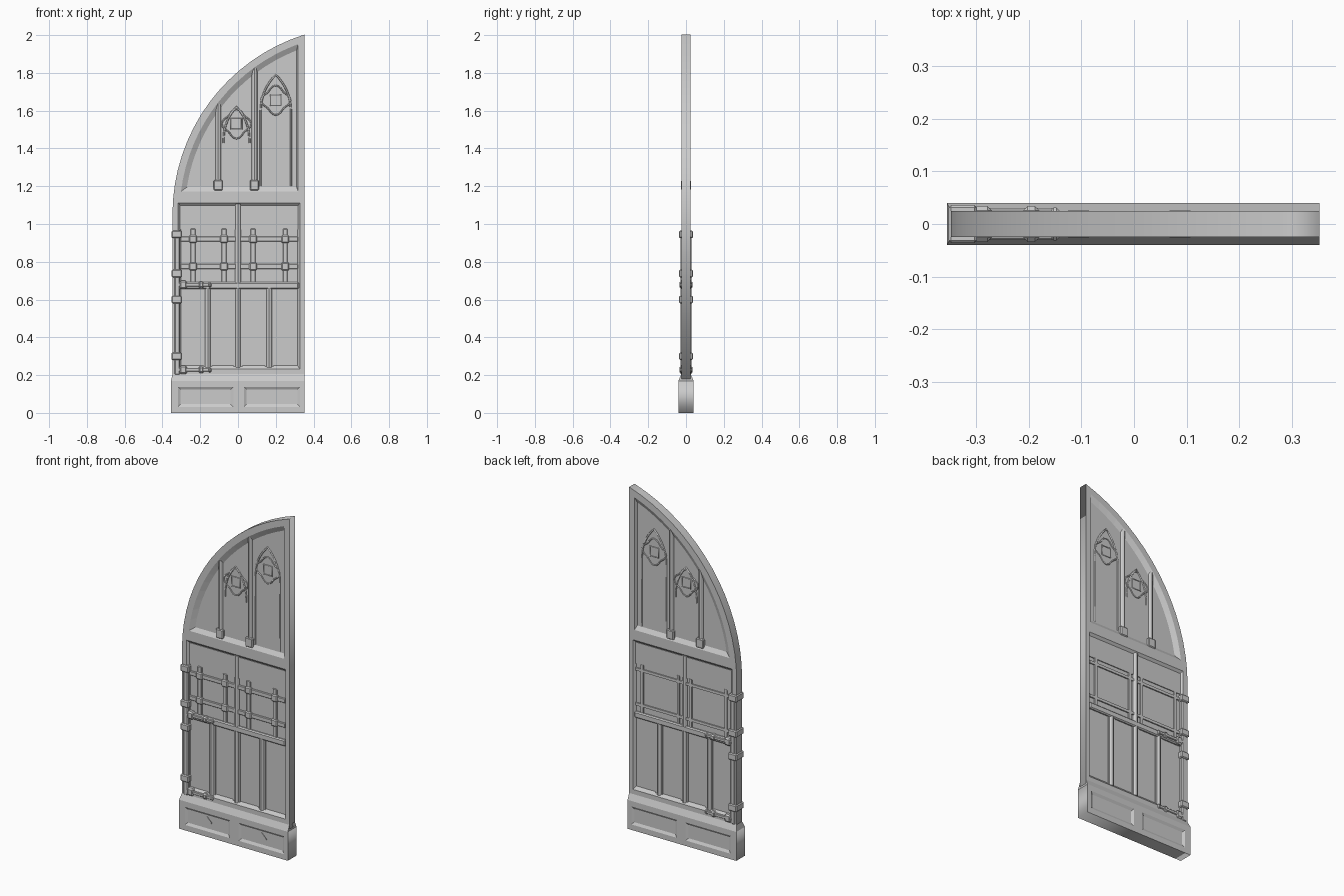
import bpy, bmesh, math
from mathutils import Vector

if "Cube" in bpy.data.objects:
    bpy.data.objects.remove(bpy.data.objects["Cube"], do_unlink=True)

grey = bpy.data.materials.new("plain_grey")
grey.use_nodes = True
COLOUR = (0.6, 0.6, 0.6, 1)
grey.diffuse_color = COLOUR
grey.node_tree.nodes["Principled BSDF"].inputs["Base Color"].default_value = COLOUR

LEFT, RIGHT = -0.347, 0.352
ARC_X, ARC_Z, ARC_R = 0.652, 1.05, 0.999
FACE, PANEL = 0.025, 0.010      # half thickness of frame and of sunk panels


def add_mesh(name, bm):
    mesh = bpy.data.meshes.new(name)
    bm.to_mesh(mesh)
    bm.free()
    mesh.materials.append(grey)
    obj = bpy.data.objects.new(name, mesh)
    bpy.context.collection.objects.link(obj)
    return obj


def box(name, x0, x1, z0, z1, y0, y1, bevel=0):
    bm = bmesh.new()
    bmesh.ops.create_cube(bm, size=1)
    for v in bm.verts:
        v.co = Vector((x0 + (v.co.x + 0.5) * (x1 - x0),
                       y0 + (v.co.y + 0.5) * (y1 - y0),
                       z0 + (v.co.z + 0.5) * (z1 - z0)))
    if bevel:
        bmesh.ops.bevel(bm, geom=bm.edges[:], offset=bevel, segments=1, affect='EDGES')
    return add_mesh(name, bm)


def through_box(name, x, z, w, h, half, bevel=0):
    return box(name, x - w / 2, x + w / 2, z - h / 2, z + h / 2, -half, half, bevel)


def rod(name, x, z0, z1, radius, depth):
    """Upright rounded bar that shows on both sides of the door."""
    bm = bmesh.new()
    bmesh.ops.create_cone(bm, cap_ends=True, segments=12, radius1=radius,
                          radius2=radius, depth=z1 - z0)
    for v in bm.verts:
        v.co = Vector((x + v.co.x, v.co.y * depth / radius, v.co.z + (z0 + z1) / 2))
    return add_mesh(name, bm)


def curve(name, loops, y=0, extrude=0, bevel=0, closed=True):
    """Outlines in x and z; filled with holes when extruded, tubes when bevelled."""
    data = bpy.data.curves.new(name, 'CURVE')
    data.dimensions = '2D' if extrude else '3D'
    if extrude:
        data.fill_mode = 'BOTH'
    data.extrude, data.bevel_depth, data.bevel_resolution = extrude, bevel, 1
    for loop in loops:
        spline = data.splines.new('POLY')
        spline.points.add(len(loop) - 1)
        for p, (x, z) in zip(spline.points, loop):
            p.co = (x, z, 0, 1)
        spline.use_cyclic_u = closed
    data.materials.append(grey)
    obj = bpy.data.objects.new(name, data)
    bpy.context.collection.objects.link(obj)
    obj.rotation_euler.x = math.pi / 2
    obj.location.y = y
    bpy.ops.object.select_all(action='DESELECT')
    obj.select_set(True)
    bpy.context.view_layer.objects.active = obj
    bpy.ops.object.convert(target='MESH')
    return obj


def rect(x0, x1, z0, z1):
    return [(x0, z0), (x1, z0), (x1, z1), (x0, z1)]


def arch(left_end, right, radius, bottom):
    """Quarter-arch outline, rising from the bottom left to the right edge."""
    start = math.pi - math.asin(max(0, bottom - ARC_Z) / radius)
    end = math.acos((right - ARC_X) / radius)
    n = 16
    loop = [(right, bottom)]
    for i in range(n + 1):
        a = end + (start - end) * i / n
        loop.append((ARC_X + radius * math.cos(a), ARC_Z + radius * math.sin(a)))
    return loop + ([(left_end, bottom)] if bottom < ARC_Z else [])


def slope(name, outer, inner, y_outer, y_inner):
    """Sloped moulding around an opening, on the front and the back."""
    bm = bmesh.new()
    for side in (-1, 1):
        a = [bm.verts.new((x, side * y_outer, z)) for x, z in outer]
        b = [bm.verts.new((x, side * y_inner, z)) for x, z in inner]
        for i in range(len(a)):
            j = (i + 1) % len(a)
            f = bm.faces.new((a[i], a[j], b[j], b[i]))
            f.normal_update()
            if f.normal.y * side < 0:
                f.normal_flip()
    add_mesh(name, bm)


# Main frame, sunk panel and the slopes around its two openings
top_open = arch(0, 0.318, ARC_R - 0.037, 1.172)
top_inner = arch(0, 0.310, ARC_R - 0.065, 1.195)
mid_open = rect(-0.317, 0.328, 0.232, 1.112)
mid_inner = rect(-0.303, 0.316, 0.25, 1.095)
outline = arch(LEFT, RIGHT, ARC_R, 0.18)
curve("door_frame", [outline, top_open, mid_open], extrude=FACE)
curve("sunk_panel", [arch(LEFT + 0.01, RIGHT - 0.01, ARC_R - 0.01, 0.19)], extrude=PANEL)
slope("arch_moulding", top_open, top_inner, FACE, PANEL)
slope("middle_moulding", mid_open, mid_inner, FACE, PANEL)

# Thick plinth with two sunk panels and a sloped top
plinth_open = [rect(-0.318, -0.025, 0.032, 0.138), rect(0.032, 0.328, 0.032, 0.138)]
curve("plinth", [rect(-0.355, RIGHT, 0, 0.17)] + plinth_open, extrude=0.04)
box("plinth_panel", -0.345, 0.342, 0.01, 0.16, -0.032, 0.032)
for o in plinth_open:
    (x0, z0), (x1, z1) = o[0], o[2]
    slope("plinth_moulding", o, rect(x0 + 0.014, x1 - 0.014, z0 + 0.014, z1 - 0.014),
          0.04, 0.032)
cap = box("plinth_slope", -0.355, RIGHT, 0.17, 0.205, -0.04, 0.04)
for v in cap.data.vertices:
    if v.co.z > 0.2:
        v.co.y *= FACE / 0.04
        v.co.x = max(v.co.x, LEFT)
for x in (-0.178, 0.178):
    d = 0.032
    curve("plinth_diamond", [[(x - d, 0.085), (x, 0.085 - d), (x + d, 0.085), (x, 0.085 + d)]],
          y=-0.032, extrude=0.003)

# Rails and rounded uprights of the middle part
box("upper_board", -0.306, 0.318, 0.972, 1.097, -0.015, 0.015)
box("middle_rail", -0.312, 0.322, 0.655, 0.692, -0.023, 0.023, 0.006)
rod("centre_upright_high", 0, 0.685, 1.105, 0.019, 0.025)
for x in (-0.16, 0, 0.165):
    rod("lower_upright", x, 0.24, 0.66, 0.018, 0.024)
    through_box("upright_bead", x, 0.45, 0.046, 0.41, 0.014)

# Front lattice with blocks at the crossings
XS, ZS = (-0.238, -0.074, 0.08, 0.25), (0.92, 0.775)
for z in ZS:
    box("lattice_bar", -0.305, 0.318, z - 0.013, z + 0.013, -0.018, -0.005, 0.003)
for x in XS:
    box("lattice_upright", x - 0.013, x + 0.013, 0.69, 0.975, -0.0185, -0.005, 0.003)
    for z in ZS:
        box("lattice_block", x - 0.021, x + 0.021, z - 0.021, z + 0.021, -0.024, -0.005, 0.006)

# Back panel borders
for z in (0.94, 0.735):
    box("back_bar", -0.305, 0.318, z - 0.008, z + 0.008, 0.005, 0.017)
for x in (-0.27, -0.04, 0.04, 0.275):
    box("back_upright", x - 0.008, x + 0.008, 0.69, 0.975, 0.005, 0.017)

# Uprights of the arched part, with square feet
for x, top in ((-0.105, 1.635), (0.087, 1.835)):
    rod("arch_upright", x, 1.19, top, 0.017, 0.024)
    through_box("upright_foot", x, 1.205, 0.048, 0.055, 0.026, 0.005)


# Pointed tracery arches with scalloped rosettes
def pointed_arch(x, half, foot, spring, apex):
    rise = apex - spring
    r = (half * half + rise * rise) / (2 * half)
    sweep = math.asin(min(1, rise / r))
    side = [(r - half - r * math.cos(sweep * i / 8), spring + r * math.sin(sweep * i / 8))
            for i in range(9)]
    pts = [(x + px, pz) for px, pz in side] + [(x - px, pz) for px, pz in side[-2::-1]]
    return [(x - half, foot)] + pts + [(x + half, foot)]


def scallop(x, z, radius):
    loop = []
    for i in range(32):
        a = math.tau * i / 32
        r = radius * (0.88 + 0.12 * math.cos(4 * a))
        loop.append((x + r * math.cos(a), z + r * math.sin(a)))
    return loop


for x, half, foot, spring, apex, rose in ((0.2, 0.08, 1.2, 1.6, 1.79, 1.655),
                                          (-0.008, 0.068, 1.43, 1.45, 1.62, 1.53)):
    for y in (-PANEL, PANEL):
        curve("tracery_arch", [pointed_arch(x, half, foot, spring, apex)], y=y,
              bevel=0.005, closed=False)
        curve("rosette_ring", [scallop(x, rose, 0.078)], y=y, bevel=0.004)
        curve("rosette_heart", [rect(x - 0.028, x + 0.028, rose - 0.028, rose + 0.028)],
              y=y, bevel=0.004)

# Hinge rod, clips around the edge, and straps
box("hinge_rod", -0.338, -0.306, 0.2, 0.96, -0.029, 0.029, 0.006)
for z in (0.945, 0.738, 0.6, 0.3):
    through_box("hinge_clip", -0.325, z, 0.054, 0.04, 0.036, 0.005)
for z in (0.678, 0.228):
    through_box("strap", -0.235, z, 0.165, 0.018, 0.030, 0.003)
    through_box("strap_root", -0.29, z, 0.04, 0.045, 0.034, 0.008)
    through_box("strap_knob", -0.195, z, 0.03, 0.034, 0.034, 0.008)
    through_box("strap_tip", -0.15, z, 0.018, 0.026, 0.031, 0.006)
